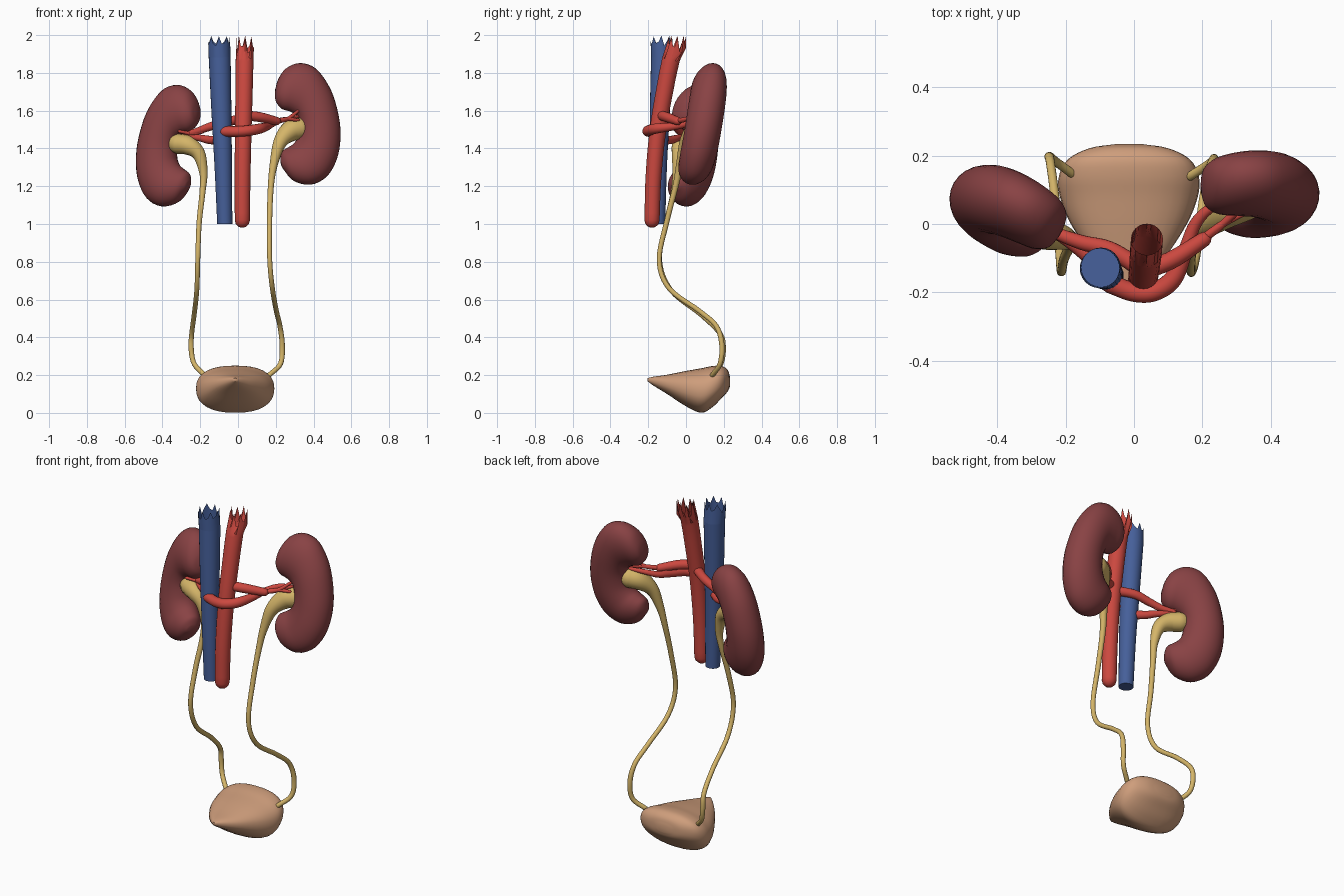
import bpy, bmesh, math, random
from mathutils import Vector, Matrix

if "Cube" in bpy.data.objects:
    bpy.data.objects.remove(bpy.data.objects["Cube"])

random.seed(4)


def material(name, rgb):
    m = bpy.data.materials.new(name)
    m.diffuse_color = (*rgb, 1)
    m.use_nodes = True
    m.node_tree.nodes["Principled BSDF"].inputs["Base Color"].default_value = m.diffuse_color
    return m


KIDNEY = material("kidney_brown", (0.25, 0.055, 0.058))
RED = material("artery_red", (0.60, 0.065, 0.05))
BLUE = material("vein_blue", (0.06, 0.115, 0.32))
YELLOW = material("ureter_yellow", (0.66, 0.46, 0.14))
TAN = material("bladder_tan", (0.62, 0.34, 0.20))


def spline(rows, steps=6):
    """Smooth curve through rows of numbers of any length."""
    p = [Vector(r) for r in rows]
    p = [2 * p[0] - p[1]] + p + [2 * p[-1] - p[-2]]
    out = []
    for a, b, c, d in zip(p, p[1:], p[2:], p[3:]):
        for i in range(steps):
            t = i / steps
            out.append(0.5 * (2 * b + (c - a) * t + (2 * a - 5 * b + 4 * c - d) * t * t
                              + (3 * b - a - 3 * c + d) * t ** 3))
    return out + [p[-2]]


def loft(name, rings, mat, caps=(True, True)):
    """Skin a list of equal-sized rings."""
    bm = bmesh.new()
    vs = [[bm.verts.new(v) for v in r] for r in rings]
    n = len(vs[0])
    for a, b in zip(vs, vs[1:]):
        for i in range(n):
            bm.faces.new((a[i], a[(i + 1) % n], b[(i + 1) % n], b[i]))
    if caps[0]:
        bm.faces.new(vs[0][::-1])
    if caps[1]:
        bm.faces.new(vs[-1])
    bmesh.ops.recalc_face_normals(bm, faces=bm.faces)
    me = bpy.data.meshes.new(name)
    bm.to_mesh(me)
    bm.free()
    me.materials.append(mat)
    ob = bpy.data.objects.new(name, me)
    bpy.context.collection.objects.link(ob)
    bpy.ops.object.select_all(action='DESELECT')
    ob.select_set(True)
    bpy.context.view_layer.objects.active = ob
    bpy.ops.object.shade_smooth_by_angle(angle=math.radians(50))
    return ob


def tube_rings(rows, sides=16, round_start=True, round_end=True):
    """Rings along a path of (x, y, z, radius), wide parts flattened in y."""
    s = spline(rows)
    pts, rad = [v.to_3d() for v in s], [v[3] for v in s]
    tan = [(pts[min(i + 1, len(pts) - 1)] - pts[max(i - 1, 0)]).normalized()
           for i in range(len(pts))]
    path = list(zip(pts, rad, tan))
    ang = [math.radians(a) for a in (30, 60, 82)]
    p, r, t = path[0]
    start = [(p - t * r * math.sin(a), r * math.cos(a), t) for a in reversed(ang)]
    p, r, t = path[-1]
    end = [(p + t * r * math.sin(a), r * math.cos(a), t) for a in ang]
    path = (start if round_start else []) + path + (end if round_end else [])
    side, rings = path[0][2].orthogonal().normalized(), []
    for p, r, t in path:
        side = (side - t * side.dot(t)).normalized()
        up, ring = t.cross(side), []
        for k in range(sides):
            a = 2 * math.pi * k / sides
            o = (side * math.cos(a) + up * math.sin(a)) * r
            ring.append(p + o)
        rings.append(ring)
    return rings


def tube(name, rows, mat, flat=None):
    rings = tube_rings(rows)
    ob = loft(name, rings, mat)
    return ob


def torn_ring(ring, rise, depth):
    """Ragged rim above a ring."""
    return [Vector((v.x + rise[0], v.y + rise[1],
                    2.0 - (random.uniform(0, 0.15) if i % 3 == 0 else random.uniform(0.5, 1)) * depth))
            for i, v in enumerate(ring)]


# Kidneys: sections fan around the hilum (outer x, z, inner x, z, half thickness)
SECTIONS = [
    (.200, 1.715, .197, 1.685, .015), (.218, 1.77, .203, 1.645, .055),
    (.26, 1.825, .232, 1.61, .080), (.335, 1.852, .272, 1.597, .090),
    (.42, 1.82, .303, 1.58, .095), (.495, 1.71, .316, 1.56, .098),
    (.535, 1.57, .322, 1.53, .098), (.542, 1.45, .320, 1.49, .098),
    (.52, 1.34, .312, 1.455, .098), (.465, 1.25, .292, 1.425, .095),
    (.38, 1.208, .262, 1.405, .088), (.29, 1.228, .232, 1.385, .065),
    (.240, 1.285, .222, 1.35, .035), (.227, 1.305, .222, 1.33, .015)]


def kidney(name, side, centre, lean, turn):
    rot, rings = Matrix.Rotation(math.radians(turn), 3, 'Z'), []
    for ox, oz, ix, iz, t in spline(SECTIONS, 4):
        ring = []
        for k in range(28):
            a = 2 * math.pi * k / 28
            c = 0.5 + 0.5 * math.cos(a)
            x, z = ix + (ox - ix) * c - .37, iz + (oz - iz) * c - 1.53
            ring.append(rot @ Vector((side * x, t * math.sin(a) + lean * z, z)) + Vector(centre))
        rings.append(ring)
    loft(name, rings, KIDNEY)


kidney("left_kidney", 1, (.37, .09, 1.53), .17, 5)
kidney("right_kidney", -1, (-.375, .04, 1.415), .13, -30)

# Bladder: sections along y (y, half width, bottom z, top z)
rings = []
for y, w, lo, hi in spline([(-.205, .008, .168, .184), (-.17, .045, .143, .192),
                            (-.10, .105, .10, .202), (0, .170, .035, .222),
                            (.08, .202, .001, .236), (.14, .205, .03, .248),
                            (.19, .178, .08, .248), (.222, .115, .115, .225),
                            (.234, .04, .145, .185)], 4):
    ring = []
    for k in range(32):
        a = 2 * math.pi * k / 32
        c, s = math.cos(a), math.sin(a)
        ring.append(Vector((-.015 + w * math.copysign(abs(c) ** .85, c), y,
                            (lo + hi) / 2 + (hi - lo) / 2 * math.copysign(abs(s) ** .85, s))))
    rings.append(ring)
loft("bladder", rings, TAN)

# Aorta with torn open top
rings = tube_rings([(.023, -.18, 1.02, .04), (.024, -.172, 1.25, .042), (.028, -.148, 1.5, .044),
                    (.033, -.105, 1.75, .046), (.035, -.08, 1.87, .047)], 24, True, False)
rings.append(torn_ring(rings[-1], (.003, .035), .10))
loft("aorta", rings, RED, (True, False))

# Vena cava, closed under a torn collar
rings = tube_rings([(-.07, -.15, 1.0, .04), (-.078, -.147, 1.3, .046), (-.088, -.138, 1.6, .053),
                    (-.097, -.127, 1.88, .058)], 24, False, False)
loft("vena_cava", rings, BLUE)
top = rings[-1]
loft("vena_cava_collar", [top, torn_ring(top, (-.004, -.003), .06)], BLUE, (False, False))

# Renal vessels
tube("left_renal_vein", [(-.07, -.175, 1.49, .028), (0, -.2, 1.49, .028), (.06, -.198, 1.495, .028),
                         (.115, -.16, 1.505, .027), (.15, -.08, 1.515, .022),
                         (.18, 0, 1.53, .018), (.23, .05, 1.55, .014), (.31, .08, 1.56, .01)], RED)
tube("left_renal_artery", [(.04, -.135, 1.575, .026), (.12, -.1, 1.565, .026),
                           (.205, -.045, 1.545, .022)], RED)
tube("right_renal_artery", [(.02, -.13, 1.555, .026), (-.07, -.075, 1.54, .024),
                            (-.15, -.055, 1.515, .022), (-.22, -.03, 1.49, .018),
                            (-.28, 0, 1.475, .014)], RED)
tube("right_renal_vein", [(-.09, -.13, 1.445, .024), (-.15, -.08, 1.445, .022),
                          (-.20, -.045, 1.455, .018), (-.27, -.005, 1.465, .012)], RED)
for i, end in enumerate([(.32, .05, 1.60), (.32, .07, 1.57), (.32, .03, 1.55)]):
    tube(f"left_branch_{i}", [(.2, -.045, 1.545, .013), (.26, 0, 1.555, .011), (*end, .008)], RED)
for i, end in enumerate([(-.31, -.04, 1.49), (-.31, .04, 1.50), (-.31, .02, 1.45)]):
    tube(f"right_branch_{i}", [(-.19, -.045, 1.49, .012), (-.25, -.02, 1.48, .01), (*end, .008)], RED)

# Ureters widening into the renal pelvis
tube("left_ureter", [(.325, .07, 1.505, .060), (.275, .045, 1.49, .056), (.222, .0, 1.43, .036),
                     (.190, -.03, 1.32, .022), (.174, -.055, 1.2, .016), (.167, -.1, 1.02, .014),
                     (.168, -.142, .81, .013), (.182, -.09, .66, .013), (.203, .07, .54, .013),
                     (.222, .16, .46, .013), (.234, .19, .36, .014), (.225, .18, .26, .013),
                     (.165, .14, .2, .013)], YELLOW)
tube("right_ureter", [(-.318, .005, 1.425, .054), (-.262, -.025, 1.415, .05), (-.208, -.04, 1.37, .036),
                      (-.183, -.05, 1.27, .022), (-.188, -.065, 1.17, .016), (-.206, -.105, 1.0, .014),
                      (-.213, -.14, .81, .013), (-.218, -.08, .65, .013), (-.232, .08, .52, .013),
                      (-.245, .18, .42, .013), (-.248, .197, .34, .014), (-.232, .185, .26, .013),
                      (-.178, .145, .2, .013)], YELLOW)
